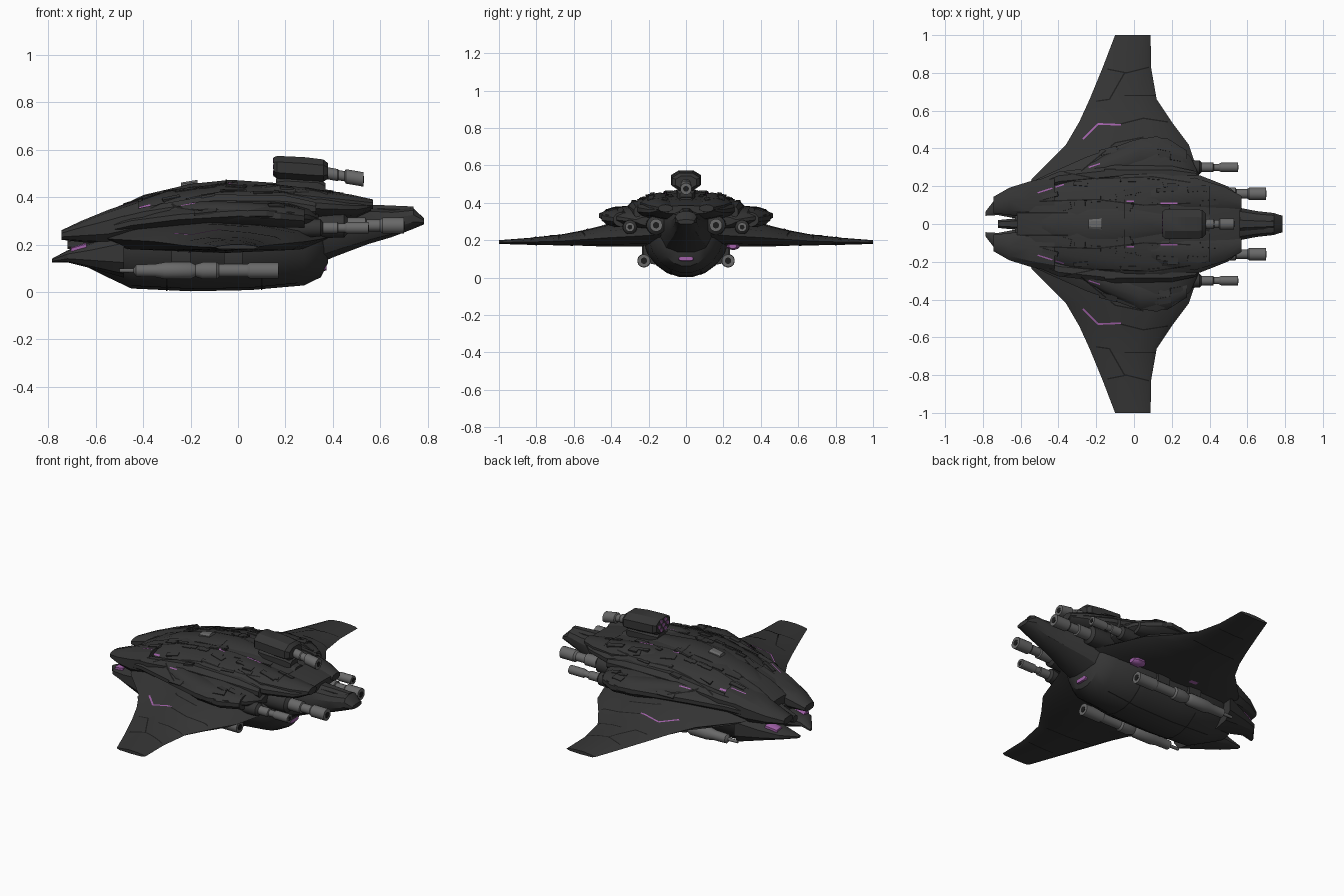
import bpy, bmesh, math, random
from mathutils import Vector

random.seed(4)
cube = bpy.data.objects.get("Cube")
if cube:
    bpy.data.objects.remove(cube)
parts = []


def material(name, r, g, b):
    m = bpy.data.materials.new(name)
    m.use_nodes = True
    m.diffuse_color = (r, g, b, 1)
    bsdf = m.node_tree.nodes["Principled BSDF"]
    bsdf.inputs["Base Color"].default_value = (r, g, b, 1)
    bsdf.inputs["Roughness"].default_value = 0.7
    return m


HULL = material("charcoal hull", .036, .036, .036)
GUN = material("gunmetal grey", .14, .14, .14)
SEAM = material("black seam", .012, .012, .012)
GLOW = material("violet glow", .36, .12, .4)


def finish(name, bm, mat, mirror=False):
    bmesh.ops.recalc_face_normals(bm, faces=bm.faces)
    mesh = bpy.data.meshes.new(name)
    bm.to_mesh(mesh)
    bm.free()
    mesh.materials.append(mat)
    ob = bpy.data.objects.new(name, mesh)
    bpy.context.collection.objects.link(ob)
    if mirror:
        mod = ob.modifiers.new("Mirror", 'MIRROR')
        mod.use_axis = (False, True, False)
        mod.use_mirror_merge = False
    parts.append(ob)
    return ob


def skin(bm, rings):
    rings = [[bm.verts.new(p) for p in ring] for ring in rings]
    n = len(rings[0])
    for a, b in zip(rings, rings[1:]):
        for i in range(n):
            j = (i + 1) % n
            bm.faces.new((a[i], a[j], b[j], b[i]))
    bm.faces.new(rings[0])
    bm.faces.new(rings[-1])


def loft(name, stations, mat=HULL, mirror=False, n=16, power=1, waist=.5):
    """Rounded sections along x: (x, centre y, half width, bottom z, top z)."""
    def curve(v):
        return math.copysign(abs(v) ** power, v) if abs(v) > 1e-6 else 0
    rings = []
    for x, yc, hw, zb, zt in stations:
        zm = zb + waist * (zt - zb)
        ring = []
        for i in range(n):
            a = math.tau * (i + .5) / n
            c, s = curve(math.cos(a)), curve(math.sin(a))
            ring.append((x, yc + hw * c, zm + s * (zt - zm if s > 0 else zm - zb)))
        rings.append(ring)
    bm = bmesh.new()
    skin(bm, rings)
    return finish(name, bm, mat, mirror)


def tube(name, y, z, profile, mat=GUN, mirror=True, slope=0):
    """Turned part along x from (x, radius) pairs, with a dark bore in its muzzle."""
    x0 = profile[0][0]
    rows = [(x, y, r, z + slope * (x - x0) - r, z + slope * (x - x0) + r) for x, r in profile]
    loft(name, rows, mat, mirror)
    x, _, r, zb, zt = rows[-1]
    k = r * .5
    loft(name + "_bore", [(x - .01, y, r - k, zb + k, zt - k),
                          (x + .002, y, r - k, zb + k, zt - k)], SEAM, mirror)


# Lower hull and nose
loft("belly", [(-.63, 0, .1, .1, .25), (-.55, 0, .16, .06, .28), (-.45, 0, .2, .012, .3),
               (-.2, 0, .225, 0, .33), (.05, 0, .23, .005, .33), (.28, 0, .2, .025, .33),
               (.35, 0, .15, .06, .33), (.38, 0, .1, .12, .33)], n=20, waist=.68)
loft("nose", [(.3, 0, .15, .1, .42), (.42, 0, .13, .15, .39), (.55, 0, .09, .2, .36),
              (.65, 0, .07, .23, .35), (.74, 0, .06, .265, .355), (.785, 0, .045, .285, .31)],
     n=12, power=.8)
loft("nose_ridge", [(.4, 0, .05, .3, .42), (.56, 0, .04, .3, .37), (.74, 0, .025, .3, .362)],
     n=8, power=.7)

# Wings: lens section swept along y, from (y, rear x, front x, bottom z, top z)
WING = [(.1, -.6, .4, .17, .33), (.24, -.54, .35, .165, .31), (.42, -.36, .29, .165, .285),
        (.54, -.29, .2, .17, .255), (.66, -.235, .12, .172, .232),
        (.83, -.165, .09, .175, .213), (1, -.1, .088, .18, .2)]
TOP = [(0, .4), (.12, .7), (.4, 1), (.7, .95), (.92, .7), (1, .4)]
LOW = [(.9, .1), (.5, 0), (.1, .1)]
bm = bmesh.new()
skin(bm, [[(r + (f - r) * u, y, b + (t - b) * v) for u, v in TOP + LOW]
          for y, r, f, b, t in WING])
finish("wing", bm, HULL, True)

# Stacked armour decks
loft("middle_deck", [(-.62, 0, .19, .19, .3), (-.45, 0, .27, .22, .35), (-.25, 0, .36, .24, .38),
                     (0, 0, .45, .25, .4), (.12, 0, .47, .25, .4), (.22, 0, .43, .25, .39),
                     (.3, 0, .36, .25, .37), (.34, 0, .27, .26, .34)], n=20, waist=.55)
loft("upper_deck", [(-.62, 0, .13, .2, .3), (-.52, 0, .19, .24, .355), (-.3, 0, .24, .28, .43),
                    (-.05, 0, .28, .3, .46), (.15, 0, .29, .3, .45), (.35, 0, .26, .3, .425),
                    (.5, 0, .2, .31, .4), (.56, 0, .15, .34, .385)], n=20, power=.9)
loft("spine", [(-.5, 0, .04, .32, .36), (-.4, 0, .07, .36, .41), (-.2, 0, .085, .4, .457),
               (-.03, 0, .085, .4, .475), (.15, 0, .06, .4, .462), (.4, 0, .045, .36, .43)],
     n=8, power=.7)
loft("shoulder", [(.05, .14, .04, .38, .44), (.15, .14, .09, .36, .455), (.32, .15, .1, .34, .435),
                  (.48, .13, .07, .34, .41), (.57, .11, .04, .35, .39)], mirror=True, n=10)
loft("side_lobe", [(-.3, .26, .03, .29, .36), (-.15, .3, .07, .28, .385), (.03, .36, .095, .28, .38),
                   (.18, .36, .095, .27, .37), (.28, .34, .05, .27, .35)], mirror=True, n=12)
loft("flank_rail", [(-.66, .14, .03, .24, .29), (-.4, .24, .04, .29, .36), (-.1, .27, .045, .32, .415),
                    (.2, .27, .04, .32, .41), (.33, .26, .02, .32, .38)], mirror=True, n=8)

# Split tail
loft("upper_tail_prong", [(-.745, .1, .045, .22, .26), (-.66, .12, .075, .21, .3),
                          (-.55, .13, .1, .2, .345), (-.42, .14, .12, .22, .39)],
     mirror=True, n=10, power=.8)
loft("lower_tail_prong", [(-.785, .055, .012, .125, .14), (-.72, .1, .055, .125, .175),
                          (-.62, .11, .085, .1, .21), (-.48, .12, .12, .06, .27)],
     mirror=True, n=10, power=.8)
loft("tail_core", [(-.72, 0, .022, .18, .22), (-.64, 0, .03, .17, .25), (-.5, 0, .05, .15, .33)],
     n=8, power=.7)
loft("tail_glow", [(-.705, .125, .025, .165, .188), (-.64, .135, .035, .18, .208)],
     GLOW, True, n=8, power=.6)

# Forward guns in armoured sleeves
for y, z, start, end, r in ((.16, .28, .34, .7, .034), (.3, .27, .26, .55, .025)):
    label = "inner" if y < .2 else "outer"
    span = end - start
    tube(label + "_gun_sleeve", y, z, [(start - .1, r), (start, r * 1.6),
                                       (start + span * .3, r * 1.5), (start + span * .34, r)], HULL)
    tube(label + "_gun", y, z, [(start, r), (start + span * .55, r), (start + span * .56, r * .75),
                                (end - .1, r * .75), (end - .09, r), (end, r)])

# Underslung cannons with pylons
tube("under_cannon", .225, .09, [(-.5, .008), (-.44, .01), (-.43, .026), (-.35, .028), (-.31, .036),
                                 (-.2, .036), (-.18, .026), (-.15, .036), (-.09, .036),
                                 (-.08, .028), (.04, .028), (.05, .034), (.17, .034)])
for k, x in enumerate((-.28, -.06)):
    loft("cannon_pylon_%d" % k, [(x, .21, .02, .1, .22), (x + .08, .21, .02, .1, .22)],
         mirror=True, n=8, power=.6)

# Turret
loft("turret_neck", [(.16, 0, .04, .41, .48), (.2, 0, .055, .4, .49), (.34, 0, .05, .4, .48),
                     (.37, 0, .035, .4, .46)], n=8, power=.7)
loft("turret_body", [(.15, 0, .07, .485, .57), (.165, 0, .085, .475, .577), (.28, 0, .085, .465, .572),
                     (.36, 0, .08, .462, .562), (.38, 0, .06, .475, .545)], n=8, power=.85)
tube("turret_barrel", 0, .505, [(.35, .026), (.42, .026), (.425, .022), (.45, .022),
                                (.455, .031), (.53, .031)], mirror=False, slope=-.17)
for k in range(7):
    a = math.tau * k / 6
    d = .03 if k < 6 else 0
    y, z = d * 1.3 * math.cos(a), .528 + d * math.sin(a)
    loft("turret_vent_%d" % k, [(.147, y, .011, z - .011, z + .011),
                                (.16, y, .011, z - .011, z + .011)], GLOW, n=8)
loft("dorsal_sensor", [(-.24, 0, .025, .43, .462), (-.17, 0, .03, .43, .474)], GUN, n=8, power=.6)

# Chin light, and the lamp beneath the left wing root
loft("chin_light", [(.34, 0, .045, .085, .115), (.374, 0, .038, .09, .112)], GLOW, n=12, power=.6)
loft("wing_root_lamp", [(.145, .25, .02, .155, .18), (.165, .252, .036, .148, .185),
                        (.205, .252, .036, .148, .185), (.225, .25, .02, .155, .18)], GLOW, n=12)

# Surface details are laid onto the hull by casting rays straight down or up
bpy.context.view_layer.update()
graph = bpy.context.evaluated_depsgraph_get()
scene = bpy.context.scene


def on_surface(p, side=1):
    hit, loc, normal, *_ = scene.ray_cast(graph, Vector((p.x, p.y, side * 2)), Vector((0, 0, -side)))
    return (loc + Vector((0, 0, .003 * side)), normal) if hit else (None, None)


def strips(name, paths, width, mat, side=1):
    bm = bmesh.new()
    for path in paths:
        pts = [Vector(p) for p in path]
        for a, b in zip(pts, pts[1:]):
            steps = max(2, int((b - a).length / .015))
            off = Vector((a.y - b.y, b.x - a.x)).normalized() * width / 2
            mids = [a.lerp(b, i / steps) for i in range(steps + 1)]
            rows = [(on_surface(m + off, side)[0], on_surface(m - off, side)[0]) for m in mids]
            for r, s in zip(rows, rows[1:]):
                quad = [r[0], r[1], s[1], s[0]]
                if None in quad or max(q.z for q in quad) - min(q.z for q in quad) > .025:
                    continue
                bm.faces.new([bm.verts.new(q) for q in quad])
    bmesh.ops.remove_doubles(bm, verts=bm.verts, dist=.0002)
    finish(name, bm, mat, True)


# Thin armour plates lying flush on the decks
bm = bmesh.new()
for _ in range(36):
    p = Vector((random.uniform(-.5, .4), random.uniform(.07, .42)))
    q, normal = on_surface(p)
    if q is None or q.z < .3 or q.z > .46 or normal.z < .8:
        continue
    along = Vector((1, random.uniform(-.2, .3), 0))
    along = (along - normal * along.dot(normal)).normalized()
    across = normal.cross(along)
    size = (random.uniform(.05, .11), random.uniform(.02, .035), .01)
    for v in bmesh.ops.create_cube(bm, size=1)["verts"]:
        x, y, z = (c * s for c, s in zip(v.co, size))
        v.co = q + along * x + across * y + normal * (z - .004)
finish("armour_plates", bm, HULL, True)

strips("wing_seams", [[(-.14, .82), (-.04, .8), (.08, .83)], [(-.05, .68), (.11, .68)],
                      [(-.2, .65), (-.13, .66), (-.05, .8)], [(-.07, .53), (.05, .56), (.18, .54)]],
       .007, SEAM)
strips("deck_seams", [[(-.5, .12), (-.2, .13), (.05, .1), (.3, .11)], [(-.28, .28), (-.1, .43), (.05, .46)],
                      [(-.4, .28), (-.2, .24), (.1, .25), (.3, .22)], [(-.05, .03), (-.05, .13)],
                      [(.4, .05), (.4, .2)], [(-.6, .06), (-.35, .06)]], .007, SEAM)
strips("wing_glow", [[(-.27, .45), (-.19, .53), (-.07, .525)]], .009, GLOW)
strips("deck_glow", [[(-.51, .165), (-.37, .21)], [(.14, .11), (.23, .11)], [(-.04, .12), (0, .12)],
                     [(-.24, .3), (-.18, .32)]], .007, GLOW)
strips("belly_seams", [[(-.45, .08), (.25, .08)], [(-.3, 0), (-.3, .16)], [(.1, 0), (.1, .18)],
                       [(-.2, .6), (.1, .62)], [(-.1, .8), (.07, .8)]], .007, SEAM, -1)
strips("belly_rear_lights", [[(-.21, .28), (-.16, .28)]], .025, GLOW, -1)

# Smooth shading that keeps hard edges
for ob in parts:
    bpy.ops.object.select_all(action='DESELECT')
    ob.select_set(True)
    bpy.context.view_layer.objects.active = ob
    bpy.ops.object.shade_smooth_by_angle(angle=math.radians(30))
